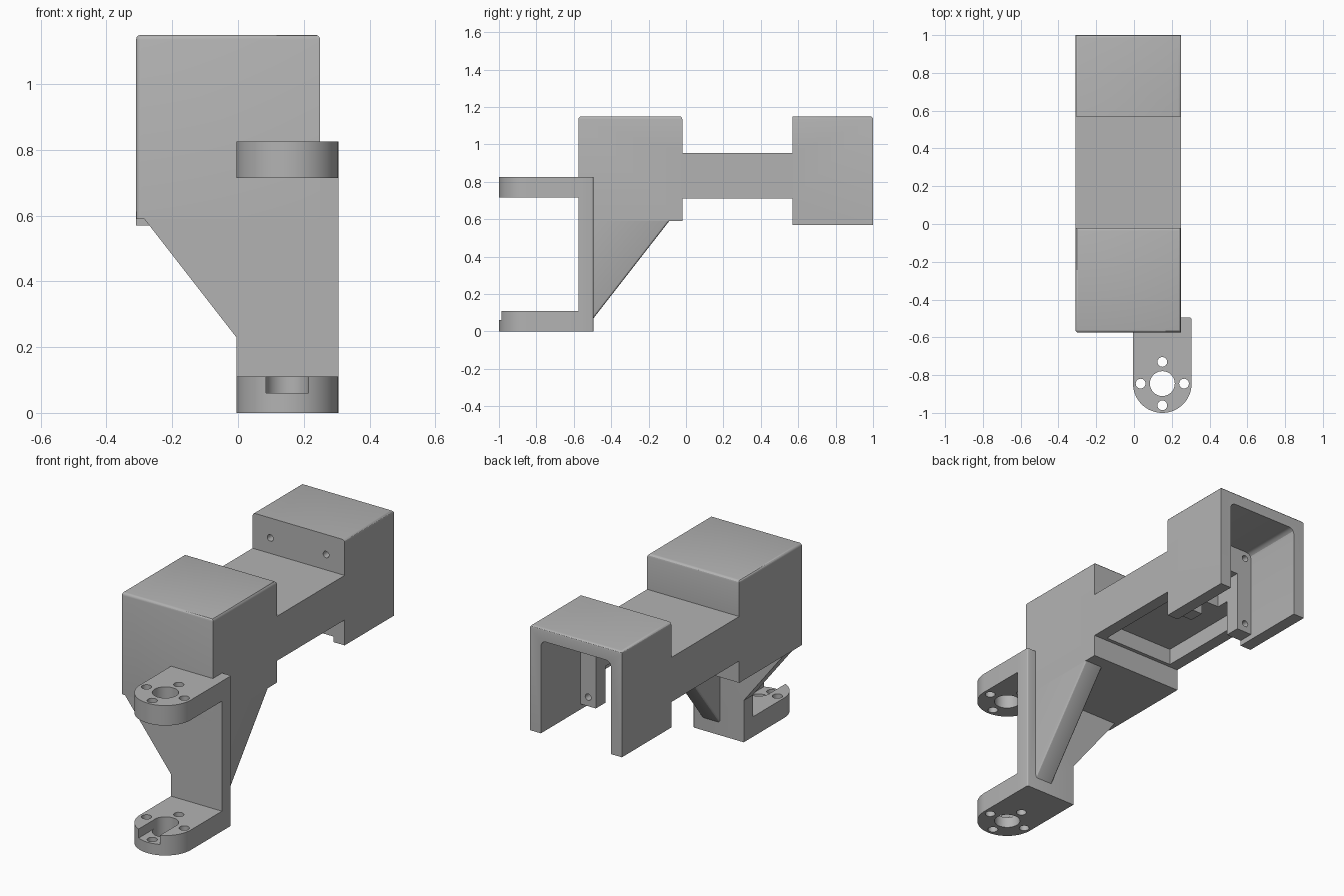
import bpy, bmesh
from math import sin, cos, pi
from mathutils import Vector

if "Cube" in bpy.data.objects:
    bpy.data.objects.remove(bpy.data.objects["Cube"])

grey = bpy.data.materials.new("matte grey")
grey.use_nodes = True
COLOUR = (0.45, 0.45, 0.45, 1)
grey.diffuse_color = COLOUR
grey.node_tree.nodes["Principled BSDF"].inputs["Base Color"].default_value = COLOUR


def prism(name, outline, axis, lo, hi, soften=None, width=0.015):
    """Extrude a 2D outline along an axis; optionally round chosen edges."""
    def place(p, t):
        return {"x": (t, *p), "y": (p[0], t, p[1]), "z": (*p, t)}[axis]
    bm = bmesh.new()
    ends = [[bm.verts.new(place(p, t)) for p in outline] for t in (lo, hi)]
    n = len(outline)
    for ring in ends:
        bm.faces.new(ring)
    for i in range(n):
        j = (i + 1) % n
        bm.faces.new((ends[0][i], ends[0][j], ends[1][j], ends[1][i]))
    bmesh.ops.recalc_face_normals(bm, faces=bm.faces)
    if soften:
        edges = [e for e in bm.edges if soften(e.verts[0].co, e.verts[1].co)]
        bmesh.ops.bevel(bm, geom=edges, offset=width, segments=3,
                        profile=0.5, affect='EDGES')
    mesh = bpy.data.meshes.new(name)
    bm.to_mesh(mesh)
    bm.free()
    mesh.materials.append(grey)
    ob = bpy.data.objects.new(name, mesh)
    bpy.context.collection.objects.link(ob)
    return ob


def rect(a0, a1, b0, b1):
    return [(a0, b0), (a1, b0), (a1, b1), (a0, b1)]


def arc(cx, cy, r, start=0, sweep=2 * pi, steps=32):
    return [(cx + r * cos(start + sweep * i / steps),
             cy + r * sin(start + sweep * i / steps)) for i in range(steps)]


def cut(ob, cutters):
    """Subtract the cutters one by one, then discard them."""
    for c in cutters:
        mod = ob.modifiers.new("cut", 'BOOLEAN')
        mod.operation, mod.solver, mod.object = 'DIFFERENCE', 'EXACT', c
        dg = bpy.context.evaluated_depsgraph_get()
        mesh = bpy.data.meshes.new_from_object(ob.evaluated_get(dg))
        ob.modifiers.clear()
        ob.data = mesh
        bpy.data.objects.remove(c)
    for p in ob.data.polygons:
        p.material_index = 0


# Main arm: front block, bridge and rear servo housing as one side profile
LEFT, RIGHT, TOP, FRONT = 0.25, -0.31, 1.15, -0.575
REAR_Y = 0.57
side = [(FRONT, 0.59), (-0.02, 0.59), (-0.02, 0.71), (REAR_Y, 0.71),
        (REAR_Y, 0.57), (1.0, 0.57), (1.0, TOP), (REAR_Y, TOP),
        (REAR_Y, 0.955), (-0.02, 0.955), (-0.02, TOP), (FRONT, TOP)]


def soft_edges(a, b):
    on_top = min(a.z, b.z) > TOP - 0.01
    rear_lip = abs(a.y - REAR_Y) < 0.01 and abs(b.y - REAR_Y) < 0.01
    front_corner = max(a.y, b.y) < FRONT + 0.01 and max(a.x, b.x) < 0
    return (on_top and not rear_lip) or front_corner


body = prism("arm_body", side, "x", RIGHT, LEFT, soft_edges)

# Hollow rear housing, bridge channel and servo window between them
IN_L, IN_R = LEFT - 0.067, RIGHT + 0.067
cutters = [
    prism("cavity", rect(0.655, 1.1, 0.4, 1.08), "x", IN_R, IN_L,
          lambda a, b: abs(a.x - b.x) < 0.01 and min(a.z, b.z) > 1, 0.03),
    prism("channel", rect(0.0, REAR_Y + 0.001, 0.4, 0.80), "x", IN_R, IN_L),
    prism("window", rect(-0.15, 0.09, 0.4, 0.93), "y", 0.5, 0.7),
    prism("tab_relief", rect(IN_R, IN_L, 0.4, 0.60), "y", 0.5, 0.7),
]
# Servo mounting screws
for x in (-0.203, 0.137):
    for z in (0.65, 1.04):
        cutters.append(prism("screw", arc(x, z, 0.018, steps=16), "y", 0.5, 0.7))
cut(body, cutters)

# Yoke back plate tapering out under the front block
plate_outline = [(-0.005, 0), (0.305, 0), (0.305, 0.825), (LEFT, 0.825),
                 (LEFT, 0.59), (-0.285, 0.59), (-0.005, 0.23)]
plate = prism("yoke_plate", plate_outline, "y", FRONT, -0.495,
              lambda a, b: min(a.y, b.y) > -0.5 and min(a.x, b.x) > 0.3, 0.01)

# Stiffening rib behind the plate
rib = prism("stiffener_rib", [(-0.495, 0.07), (-0.09, 0.59), (-0.495, 0.59)],
            "x", 0.14, LEFT,
            lambda a, b: abs(a.z - b.z) > 0.1 and abs(a.y - b.y) > 0.1, 0.01)

# Rounded yoke lugs with horn hole and four screw holes
CX, CY, R = 0.15, -0.845, 0.155
lug_outline = [(CX + R, FRONT), (CX - R, FRONT)] + \
    arc(CX, CY, R, pi, pi, 32) + [(CX + R, CY)]
lugs = []
for name, z0, z1 in (("lower_lug", 0, 0.11), ("upper_lug", 0.715, 0.825)):
    lug = prism(name, lug_outline, "z", z0, z1)
    holes = [prism("bore", arc(CX, CY, 0.066), "z", z0 - 0.1, z1 + 0.1)]
    for k in range(4):
        a = k * pi / 2
        holes.append(prism("screw", arc(CX + 0.115 * cos(a), CY + 0.115 * sin(a),
                                        0.026, steps=16), "z", z0 - 0.1, z1 + 0.1))
    if z0 == 0:
        holes.append(prism("horn_slot", rect(CX - 0.065, CX + 0.065, -1.1, CY),
                           "z", 0.06, 0.2))
    cut(lug, holes)
    lugs.append(lug)

# Smooth the rounded surfaces, keep machined edges crisp
bpy.ops.object.select_all(action='DESELECT')
for ob in [body, plate, rib] + lugs:
    ob.select_set(True)
bpy.context.view_layer.objects.active = body
bpy.ops.object.shade_smooth_by_angle(angle=pi / 6)
